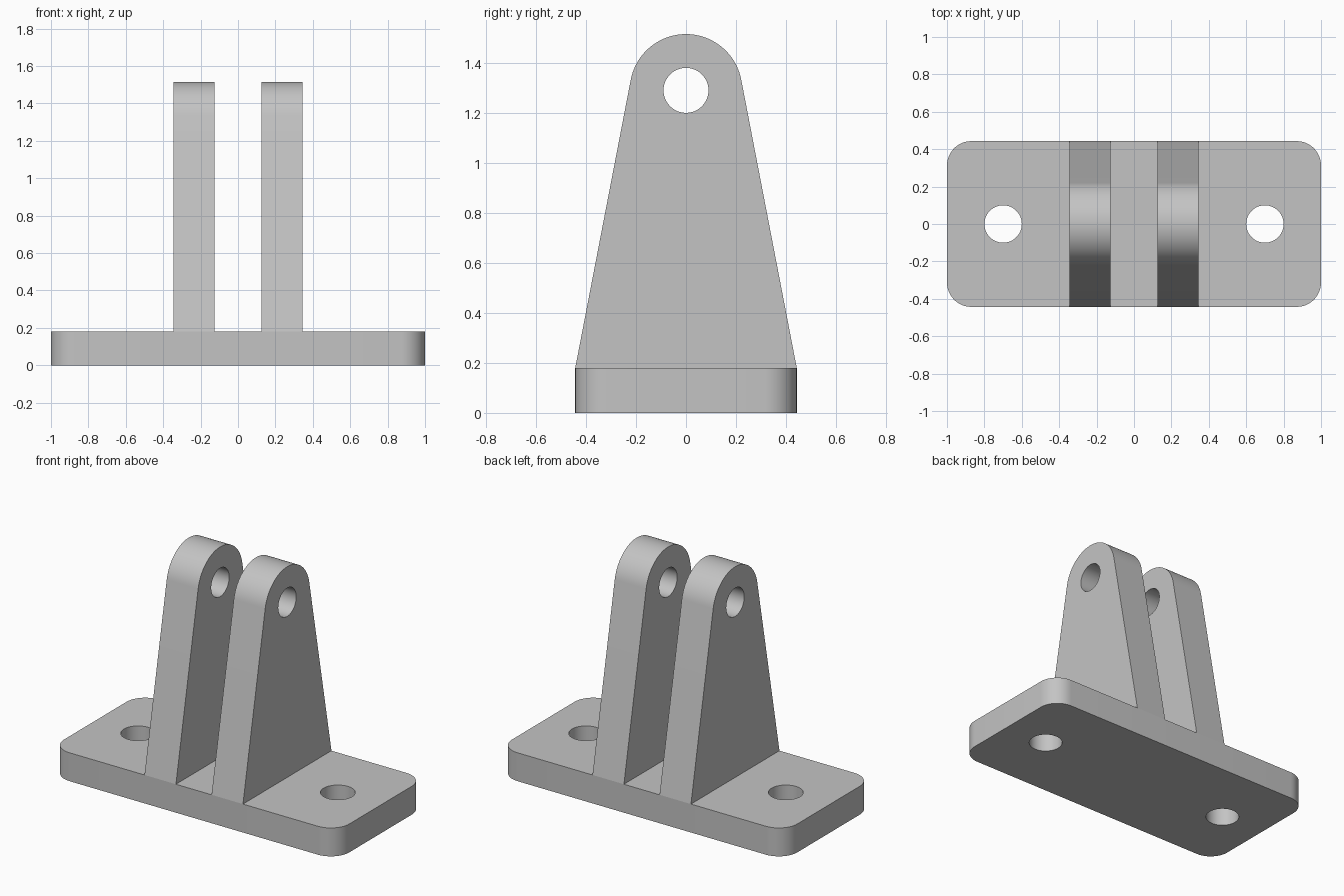
import bpy
import bmesh
from math import pi, cos, sin, atan2, acos, hypot, radians
from mathutils import Matrix, Vector

cube = bpy.data.objects.get("Cube")
if cube:
    bpy.data.objects.remove(cube, do_unlink=True)

# Single plain grey
grey = bpy.data.materials.new("light_grey")
grey.use_nodes = True
colour = (0.55, 0.55, 0.55, 1)
grey.diffuse_color = colour
grey.node_tree.nodes["Principled BSDF"].inputs["Base Color"].default_value = colour

LENGTH, DEPTH, THICK, CORNER = 1.0, 0.443, 0.18, 0.13
EYE_Z, EYE_R, PIN_R = 1.29, 0.225, 0.09


def arc(cx, cy, r, start, end, steps):
    return [(cx + r * cos(start + (end - start) * i / steps),
             cy + r * sin(start + (end - start) * i / steps)) for i in range(steps + 1)]


def circle(cx, cy, r):
    return arc(cx, cy, r, 0, 2 * pi, 48)[:-1]


def slab(name, loops, thickness, matrix):
    """Fill an outline with holes, then extrude it into a solid."""
    bm = bmesh.new()
    edges = []
    for loop in loops:
        verts = [bm.verts.new((u, v, 0)) for u, v in loop]
        edges += [bm.edges.new((a, b)) for a, b in zip(verts, verts[1:] + verts[:1])]
    bmesh.ops.triangle_fill(bm, edges=edges, use_beauty=True, normal=Vector((0, 0, 1)))
    result = bmesh.ops.extrude_face_region(bm, geom=bm.faces[:], use_keep_orig=True)
    top = [g for g in result["geom"] if isinstance(g, bmesh.types.BMVert)]
    bmesh.ops.translate(bm, verts=top, vec=(0, 0, thickness))
    bmesh.ops.transform(bm, matrix=matrix, verts=bm.verts[:])
    bmesh.ops.recalc_face_normals(bm, faces=bm.faces[:])
    mesh = bpy.data.meshes.new(name)
    bm.to_mesh(mesh)
    bm.free()
    mesh.materials.append(grey)
    obj = bpy.data.objects.new(name, mesh)
    bpy.context.collection.objects.link(obj)
    bpy.ops.object.select_all(action="DESELECT")
    obj.select_set(True)
    bpy.context.view_layer.objects.active = obj
    bpy.ops.object.shade_smooth_by_angle(angle=radians(30))


# Base plate with rounded corners and two bolt holes
outline = []
for i, (sx, sy) in enumerate([(1, 1), (-1, 1), (-1, -1), (1, -1)]):
    outline += arc(sx * (LENGTH - CORNER), sy * (DEPTH - CORNER), CORNER,
                   i * pi / 2, (i + 1) * pi / 2, 12)
slab("base_plate", [outline, circle(-0.7, 0, 0.1), circle(0.7, 0, 0.1)],
     THICK, Matrix.Identity(4))

# Tapered lugs: straight sides run tangent into the round eye
rise = EYE_Z - THICK
tangent = atan2(-rise, DEPTH) + acos(EYE_R / hypot(rise, DEPTH))
profile = [(-DEPTH, THICK), (DEPTH, THICK)] + arc(0, EYE_Z, EYE_R, tangent, pi - tangent, 40)
# Profile axes (u, v, depth) become (y, z, x)
upright = Matrix(((0, 0, 1, 0), (1, 0, 0, 0), (0, 1, 0, 0), (0, 0, 0, 1)))
for name, x in (("left_lug", 0.125), ("right_lug", -0.345)):
    slab(name, [profile, circle(0, EYE_Z, PIN_R)], 0.22,
         Matrix.Translation((x, 0, 0)) @ upright)
